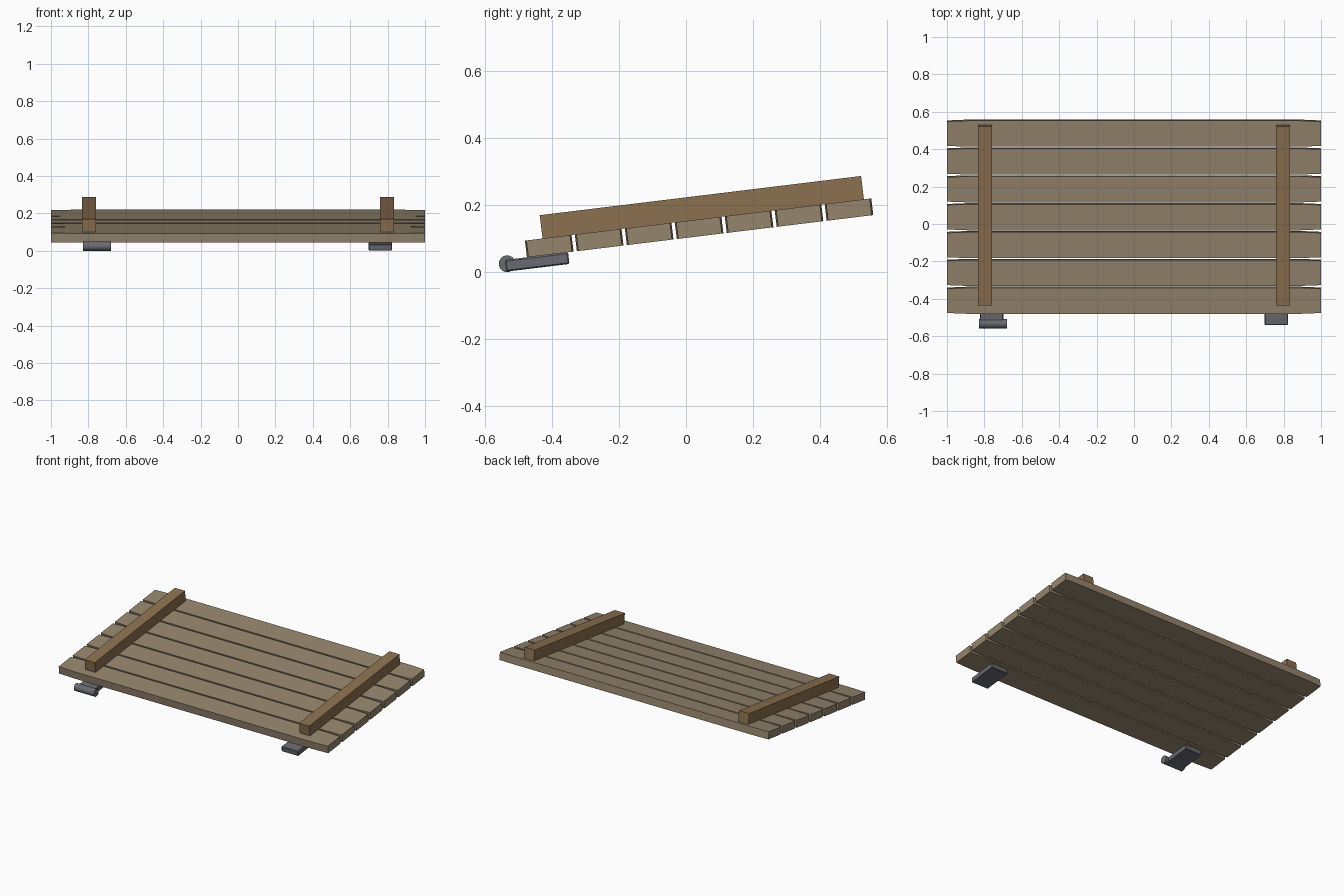
import bpy, bmesh, math
from mathutils import Matrix, Vector

if "Cube" in bpy.data.objects:
    bpy.data.objects.remove(bpy.data.objects["Cube"])

TILT = math.radians(6.95)
# frame of the tilted deck: origin at the middle of its top surface
DECK = Matrix.Translation((0, 0.036, 0.1568)) @ Matrix.Rotation(TILT, 4, 'X')


def material(name, rgb):
    m = bpy.data.materials.new(name)
    m.diffuse_color = (*rgb, 1)
    m.use_nodes = True
    m.node_tree.nodes["Principled BSDF"].inputs["Base Color"].default_value = m.diffuse_color
    return m


PLANK = material("plank_wood", (0.30, 0.235, 0.155))
BATTEN = material("batten_wood", (0.26, 0.16, 0.08))
METAL = material("dark_metal", (0.14, 0.145, 0.165))


def finish(name, bm, matrix, mat):
    bmesh.ops.recalc_face_normals(bm, faces=bm.faces)
    me = bpy.data.meshes.new(name)
    bm.to_mesh(me)
    bm.free()
    me.materials.append(mat)
    ob = bpy.data.objects.new(name, me)
    ob.matrix_world = matrix
    bpy.context.collection.objects.link(ob)
    return ob


def box(name, centre, size, mat, bevel=0.0):
    bm = bmesh.new()
    bmesh.ops.create_cube(bm, size=1)
    bmesh.ops.scale(bm, vec=size, verts=bm.verts)
    if bevel:
        bmesh.ops.bevel(bm, geom=bm.edges[:], offset=bevel, segments=1, affect='EDGES')
    return finish(name, bm, DECK @ Matrix.Translation(centre), mat)


def plank(name, v):
    # outline narrows slightly toward both ends
    half = [(1.0, 0.0655), (0.89, 0.07)]
    pts = half + [(-x, y) for x, y in reversed(half)]
    pts += [(x, -y) for x, y in reversed(pts)]
    bm = bmesh.new()
    face = bm.faces.new([bm.verts.new((x, y, -0.05)) for x, y in pts])
    ext = bmesh.ops.extrude_face_region(bm, geom=[face])["geom"]
    bmesh.ops.translate(bm, vec=(0, 0, 0.05),
                        verts=[g for g in ext if isinstance(g, bmesh.types.BMVert)])
    return finish(name, bm, DECK @ Matrix.Translation((0, v, 0)), PLANK)


# seven deck planks
for i in range(7):
    plank(f"plank_{i + 1}", (i - 3) * 0.15)

# battens across the top and hinge leaves underneath
for side, s in (("left", -1), ("right", 1)):
    box(f"batten_{side}", (s * 0.797, 0.0155, 0.035), (0.075, 0.965, 0.07), BATTEN)
    box(f"hinge_leaf_{side}", (s * 0.761, -0.4915, -0.0675), (0.125, 0.19, 0.035), METAL, 0.004)

# hinge barrel, on the left hinge only
bm = bmesh.new()
bmesh.ops.create_cone(bm, cap_ends=True, segments=20, radius1=0.025, radius2=0.025, depth=0.15)
barrel = finish("hinge_barrel", bm,
                Matrix.Translation((-0.755, -0.533, 0.025)) @ Matrix.Rotation(math.pi / 2, 4, 'Y'), METAL)
bpy.context.view_layer.objects.active = barrel
barrel.select_set(True)
bpy.ops.object.shade_smooth_by_angle(angle=math.radians(35))
